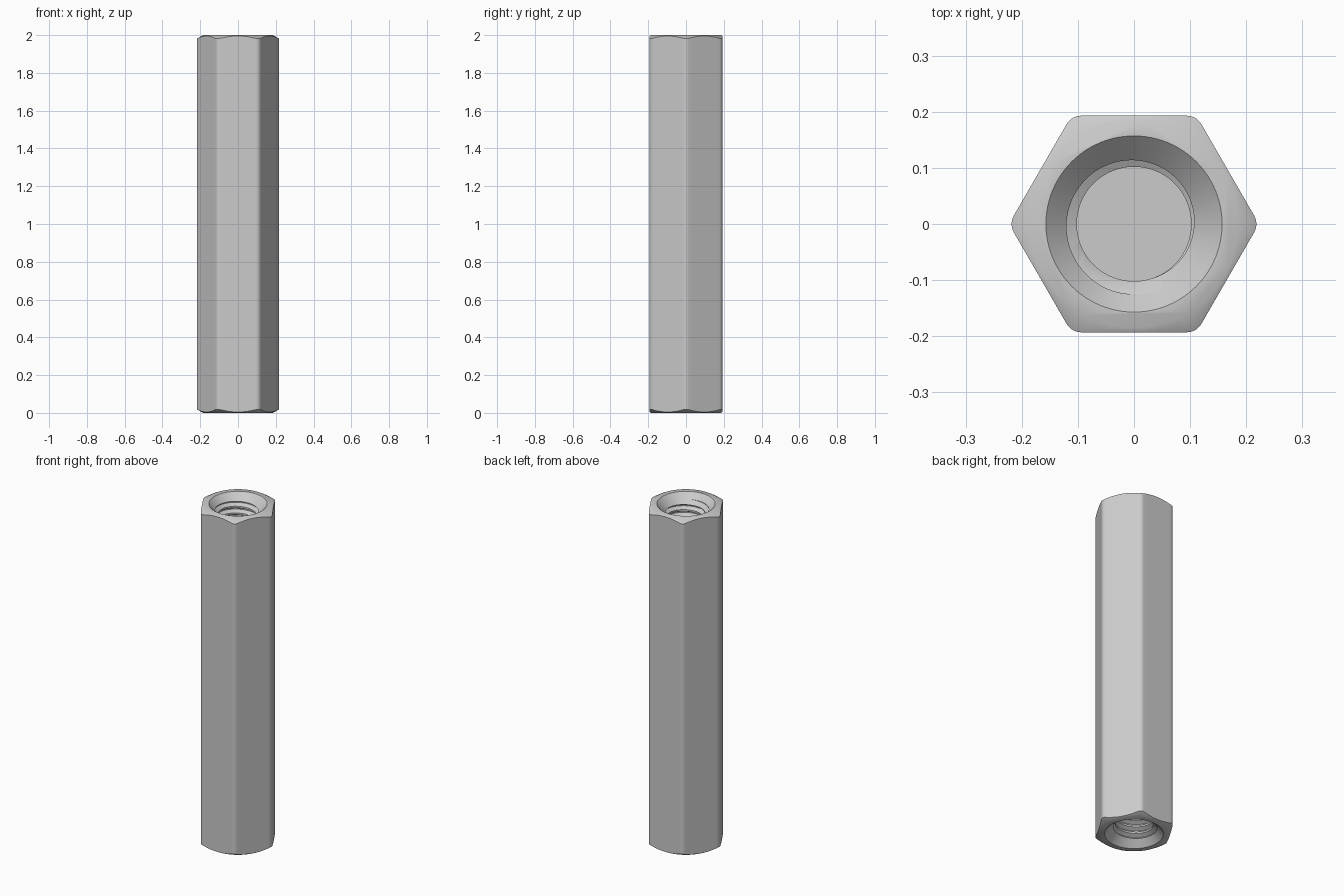
import bpy, bmesh
from math import pi, sin, cos, tan, radians, floor
from mathutils import Vector

old = bpy.data.objects.get("Cube")
if old:
    bpy.data.objects.remove(old, do_unlink=True)

LENGTH = 2.0
HALF_FLATS, CORNER = 0.193, 0.03      # hexagon inradius, corner rounding
FACE_R, SINK_R = 0.185, 0.157         # end face outer and inner radii
MINOR, DEPTH, PITCH = 0.102, 0.023, 0.04
FLOOR_Z = 1.393                       # bottom of the upper threaded hole

steel = bpy.data.materials.new("grey_steel")
steel.use_nodes = True
colour = (0.6, 0.6, 0.6, 1)
steel.diffuse_color = colour
steel.node_tree.nodes["Principled BSDF"].inputs["Base Color"].default_value = colour


def make_object(name, bm):
    bmesh.ops.recalc_face_normals(bm, faces=bm.faces)
    mesh = bpy.data.meshes.new(name)
    bm.to_mesh(mesh)
    bm.free()
    mesh.materials.append(steel)
    obj = bpy.data.objects.new(name, mesh)
    bpy.context.collection.objects.link(obj)
    return obj


# Hexagonal outline with rounded corners
outline = []
for k in range(6):
    c = k * pi / 3
    centre = Vector((cos(c), sin(c))) * (HALF_FLATS - CORNER) / cos(pi / 6)
    for i in range(7):
        a = c - pi / 6 + i * pi / 18
        outline.append(centre + CORNER * Vector((cos(a), sin(a))))
    turned = c + pi / 3
    nxt = Vector((cos(turned), sin(turned))) * (HALF_FLATS - CORNER) / cos(pi / 6)
    start = outline[-1]
    end = nxt + CORNER * Vector((cos(c + pi / 6), sin(c + pi / 6)))
    outline += [start.lerp(end, i / 10) for i in range(1, 10)]

# Body with a conical chamfer on both ends
bm = bmesh.new()
columns = []
for p in outline:
    drop = (p.length - FACE_R) * tan(pi / 6)
    rim = p.normalized() * FACE_R
    column = [(rim, 0), (p, drop), (p, LENGTH - drop), (rim, LENGTH)]
    columns.append([bm.verts.new((q.x, q.y, z)) for q, z in column])
for a, b in zip(columns, columns[1:] + columns[:1]):
    for j in range(3):
        bm.faces.new((a[j], b[j], b[j + 1], a[j + 1]))
bm.faces.new([c[0] for c in columns])
bm.faces.new([c[3] for c in columns])
body = make_object("hex_standoff_body", bm)


# Threaded cutter: helical rows clamped between the floor and above the end
def thread_cutter(name):
    bm = bmesh.new()
    count, top = 64, LENGTH + 0.02
    profile = [(0, 0), (0.25, 0), (0.56, 1), (0.69, 1)]
    turns = floor((top - FLOOR_Z) / PITCH) + 3
    grid = []
    for i in range(count + 1):
        a = 2 * pi * i / count
        column = []
        for t in range(turns):
            for phase, height in profile:
                z = FLOOR_Z + PITCH * (t - 1 + phase + i / count)
                plain = z < FLOOR_Z + PITCH or z > top
                r = MINOR if plain else MINOR + DEPTH * height
                z = min(max(z, FLOOR_Z), top)
                column.append(bm.verts.new((r * cos(a), r * sin(a), z)))
        grid.append(column)
    for a, b in zip(grid, grid[1:]):
        for j in range(len(a) - 1):
            bm.faces.new((a[j], b[j], b[j + 1], a[j + 1]))
    bmesh.ops.remove_doubles(bm, verts=bm.verts, dist=0.00005)
    loose = [v for v in bm.verts if not v.link_faces]
    bmesh.ops.delete(bm, geom=loose, context='VERTS')
    rims = [e for e in bm.edges if e.is_boundary]
    bmesh.ops.holes_fill(bm, edges=rims, sides=0)
    return make_object(name, bm)


# Countersink cutter: a 45 degree cone
def countersink_cutter(name):
    bm = bmesh.new()
    low, high = -0.07, 0.03
    bmesh.ops.create_cone(bm, cap_ends=True, segments=96, radius1=SINK_R + low,
                          radius2=SINK_R + high, depth=high - low)
    bmesh.ops.translate(bm, verts=bm.verts, vec=(0, 0, LENGTH + (low + high) / 2))
    return make_object(name, bm)


def cut(cutter):
    cutter.hide_render = True
    mod = body.modifiers.new("cut", 'BOOLEAN')
    mod.operation = 'DIFFERENCE'
    mod.solver = 'EXACT'
    mod.object = cutter
    bpy.context.view_layer.update()
    bpy.ops.object.modifier_apply(modifier=mod.name)
    bpy.data.objects.remove(cutter, do_unlink=True)


bpy.ops.object.select_all(action='DESELECT')
body.select_set(True)
bpy.context.view_layer.objects.active = body

# Threaded hole and countersink at each end
for flip in (False, True):
    for maker in (thread_cutter, countersink_cutter):
        cutter = maker("hole_cutter")
        if flip:
            cutter.rotation_euler.x = pi
            cutter.location.z = LENGTH
        cut(cutter)

bpy.ops.object.shade_smooth_by_angle(angle=radians(40))
